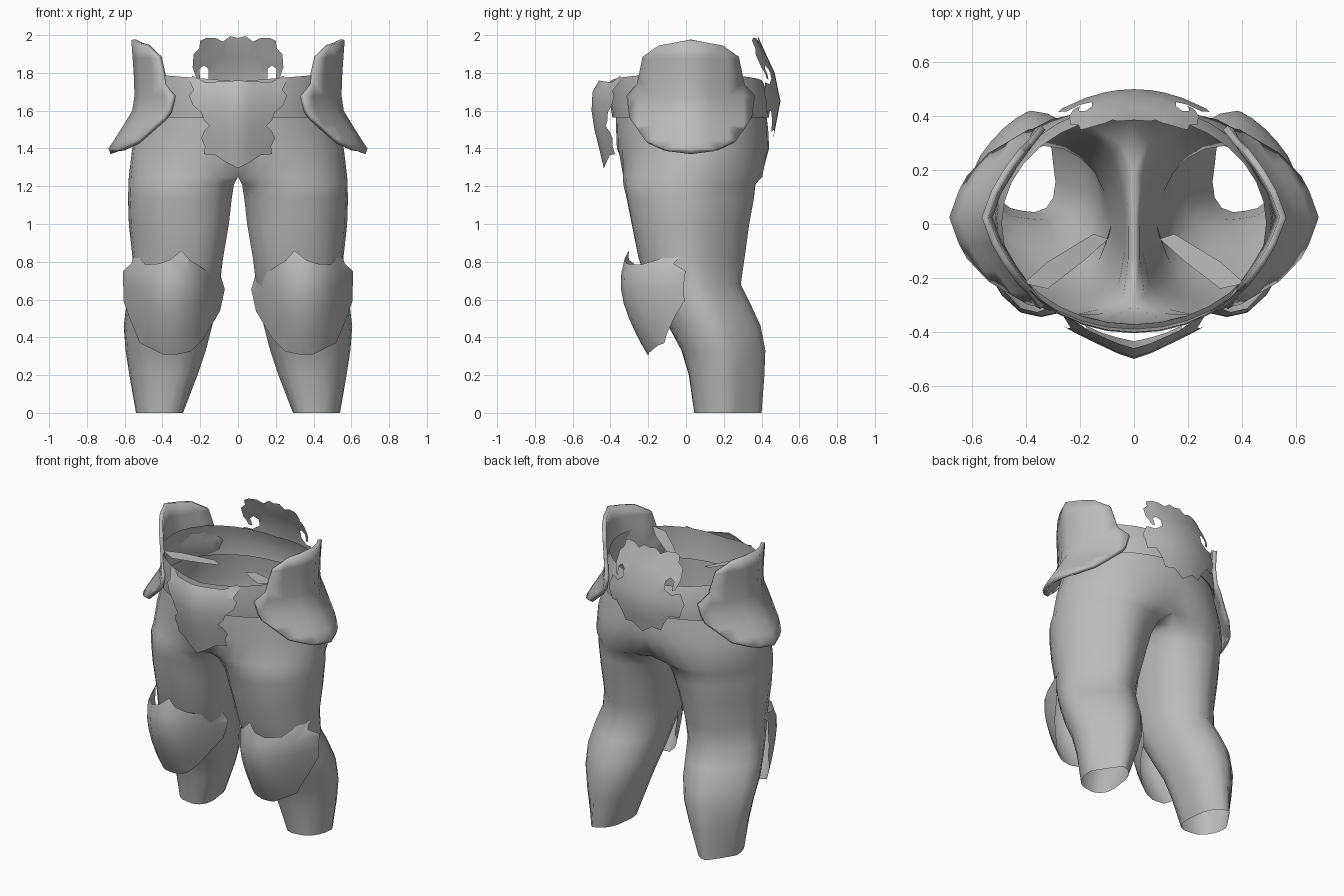
import bpy, bmesh, math
from mathutils import Vector

if "Cube" in bpy.data.objects:
    bpy.data.objects.remove(bpy.data.objects["Cube"])

grey = bpy.data.materials.new("plain_grey")
grey.diffuse_color = (0.5, 0.5, 0.5, 1)
grey.use_nodes = True
grey.node_tree.nodes["Principled BSDF"].inputs["Base Color"].default_value = grey.diffuse_color


def interp(table, t):
    """Piecewise linear lookup in a list of (key, value)."""
    if t <= table[0][0]:
        return table[0][1]
    for (a, va), (b, vb) in zip(table, table[1:]):
        if t <= b:
            return va + (vb - va) * (t - a) / (b - a)
    return table[-1][1]


def finish(name, bm, angle=45, thick=0):
    me = bpy.data.meshes.new(name)
    bm.to_mesh(me)
    bm.free()
    me.materials.append(grey)
    ob = bpy.data.objects.new(name, me)
    bpy.context.collection.objects.link(ob)
    bpy.ops.object.select_all(action='DESELECT')
    ob.select_set(True)
    bpy.context.view_layer.objects.active = ob
    bpy.ops.object.shade_smooth_by_angle(angle=math.radians(angle))
    if thick:
        solid = ob.modifiers.new("thickness", 'SOLIDIFY')
        solid.thickness = thick
        solid.offset = -1
    mod = ob.modifiers.new("mirror", 'MIRROR')
    mod.use_clip = True
    mod.merge_threshold = 0.002
    return ob


def plate(name, outline, ucuts, vcuts, place, facing, thick=0):
    """Flat outline, cut into a grid, then bent by place(u, v)."""
    bm = bmesh.new()
    bm.faces.new([bm.verts.new((u, v, 0)) for u, v in outline])
    for axis, cuts in ((0, ucuts), (1, vcuts)):
        for c in cuts:
            co, no = Vector((0, 0, 0)), Vector((0, 0, 0))
            co[axis], no[axis] = c, 1
            bmesh.ops.bisect_plane(bm, geom=bm.verts[:] + bm.edges[:] + bm.faces[:],
                                   dist=0.0005, plane_co=co, plane_no=no)
    bmesh.ops.triangulate(bm, faces=bm.faces[:])
    for v in bm.verts:
        v.co = place(v.co.x, v.co.y)
    bm.normal_update()
    total = sum((f.normal * f.calc_area() for f in bm.faces), Vector())
    if total.dot(Vector(facing)) < 0:
        bmesh.ops.reverse_faces(bm, faces=bm.faces[:])
    return finish(name, bm, 50, thick)


def half_hoop(z, x0, x1, y0, y1, n):
    """Half oval from the front centre round the side to the back centre."""
    pts = []
    for i in range(n):
        a = -math.pi / 2 + math.pi * i / (n - 1)
        c = 0 if i in (0, n - 1) else math.cos(a)
        pts.append(Vector((x0 + (x1 - x0) * c, (y0 + y1) / 2 + (y1 - y0) / 2 * math.sin(a), z)))
    return pts


# trousers: leg rings that flatten on the inner side, joined to open pelvis hoops
N, OUT, SKEW = 20, 17, 0.025
legs = [  # z, inner x, outer x, front y, back y, flattening
    (0.0, 0.30, 0.54, 0.05, 0.40, 0), (0.2, 0.22, 0.575, 0.02, 0.415, 0),
    (0.33, 0.175, 0.595, -0.02, 0.42, 0), (0.46, 0.14, 0.605, -0.09, 0.395, 0),
    (0.58, 0.12, 0.59, -0.15, 0.34, 0), (0.68, 0.10, 0.57, -0.20, 0.29, 0),
    (0.82, 0.082, 0.558, -0.25, 0.31, 0), (1.0, 0.05, 0.578, -0.29, 0.34, 0.1),
    (1.13, 0.035, 0.582, -0.32, 0.37, 0.2), (1.21, 0.022, 0.58, -0.345, 0.39, 0.4),
    (1.25, 0.0, 0.578, -0.355, 0.43, 0.65)]
hoops = [(1.4, 0, 0.56, -0.366, 0.44, OUT), (1.5, 0, 0.525, -0.37, 0.435, OUT),
         (1.58, 0, 0.50, -0.372, 0.425, OUT)]
bm = bmesh.new()
rings = []
for k, (z, x0, x1, y0, y1, flat) in enumerate(legs):
    ring = []
    hoop = half_hoop(z, x0, x1, y0, y1, OUT)
    for i in range(N):
        a = math.radians(-144 + 18 * i)
        shift = SKEW * max(0, math.sin(2 * a))
        p = Vector(((x0 + x1) / 2 + (x1 - x0) / 2 * math.cos(a) - shift,
                    (y0 + y1) / 2 + (y1 - y0) / 2 * math.sin(a) - shift, z))
        q = hoop[i] if i < OUT else hoop[-1].lerp(hoop[0], (i - OUT + 1) / (N - OUT + 1))
        p = p.lerp(q, flat)
        if k == len(legs) - 1 and (i >= OUT - 1 or i == 0):
            p.x = 0
        ring.append(bm.verts.new(p))
    rings.append(ring)
for a, b in zip(rings, rings[1:]):
    for i in range(N):
        j = (i + 1) % N
        bm.faces.new((a[i], a[j], b[j], b[i]))
prev = rings[-1]
for h in hoops:
    cur = [bm.verts.new(p) for p in half_hoop(*h)]
    for i in range(OUT - 1):
        bm.faces.new((prev[i], prev[i + 1], cur[i + 1], cur[i]))
    prev = cur
finish("trousers", bm, 60)

# belt: band round the waist, a little higher at the sides
bm = bmesh.new()
prev = None
for z, X, y0, y1, lift in [(1.58, 0.50, -0.372, 0.425, 0), (1.565, 0.515, -0.39, 0.44, 0),
                           (1.66, 0.51, -0.405, 0.445, 0.01), (1.755, 0.49, -0.40, 0.405, 0.04)]:
    pts = half_hoop(z, 0, X, y0, y1, 17)
    cur = [bm.verts.new(p + Vector((0, 0, lift * p.x / X))) for p in pts]
    if prev:
        for i in range(16):
            bm.faces.new((prev[i], prev[i + 1], cur[i + 1], cur[i]))
    prev = cur
finish("belt", bm)

# front belt plate
front_y = [(1.30, -0.435), (1.5, -0.485), (1.6, -0.50), (1.7, -0.495), (1.77, -0.455)]
plate("front_plate",
      [(0, 1.295), (0.06, 1.325), (0.09, 1.345), (0.12, 1.365), (0.18, 1.37), (0.175, 1.41), (0.195, 1.455),
       (0.18, 1.49), (0.15, 1.52), (0.18, 1.55), (0.195, 1.59), (0.24, 1.63), (0.26, 1.68),
       (0.235, 1.71), (0.26, 1.76), (0.24, 1.785), (0.17, 1.75), (0, 1.76)],
      [0.06, 0.12, 0.19], [1.4, 1.5, 1.6, 1.7],
      lambda x, z: (x, interp(front_y, z) + 0.5 * x * (x / (x + 0.03)), z), (0, -1, 0))

# back crest plate with hooked side notches
back_y = [(1.44, 0.46), (1.65, 0.50), (1.8, 0.47), (1.98, 0.385)]
plate("back_plate",
      [(0, 1.985), (0.04, 1.995), (0.08, 1.965), (0.12, 1.985), (0.17, 1.985), (0.2, 1.97), (0.205, 1.93),
       (0.235, 1.9), (0.24, 1.83), (0.22, 1.77), (0.2, 1.765), (0.205, 1.82), (0.18, 1.84),
       (0.155, 1.82), (0.155, 1.77), (0.2, 1.74), (0.25, 1.75), (0.28, 1.68), (0.25, 1.59),
       (0.2, 1.6), (0.16, 1.55), (0.13, 1.49), (0.07, 1.5), (0, 1.45)],
      [0.06, 0.11, 0.18], [1.55, 1.65, 1.72, 1.8, 1.88],
      lambda x, z: (x, interp(back_y, z) - 1.0 * x * x, z), (0, 1, 0))

# hip guards: saddle-shaped shields flaring at the hem
hip_x = [(1.37, 0.675), (1.4, 0.685), (1.5, 0.62), (1.6, 0.56), (1.7, 0.545), (1.975, 0.565)]
hip_half = [(0, 1.975), (0.17, 1.945), (0.255, 1.885), (0.285, 1.74), (0.34, 1.68),
            (0.325, 1.565), (0.24, 1.44), (0.12, 1.385), (0, 1.37)]
hip = hip_half + [(-u, v) for u, v in hip_half[-2:0:-1]]
plate("hip_guards", hip, [-0.28, -0.2, -0.1, 0, 0.1, 0.2, 0.28], [1.4, 1.45, 1.52, 1.6, 1.68, 1.8, 1.88],
      lambda u, z: (interp(hip_x, z) - 0.2 * (abs(u) / 0.34) ** 1.4, u + 0.025, z), (1, 0, 0), 0.025)

# inner spikes pointing from the hips into the waist
plate("hip_spikes", [(0.095, -0.055), (0.15, -0.037), (0.32, -0.14), (0.41, -0.22), (0.32, -0.24), (0.19, -0.14)],
      [0.2], [], lambda x, y: (x, y, 1.69 + 0.25 * x), (0, 0, 1))


# knee guards: domed shells with pointed side wings and a receding chin
def knee(x, z):
    width = interp([(0.75, 0.265), (0.85, 0.21)], z) if x > 0.345 else 0.265
    u = min(1, abs(x - 0.345) / width)
    low = max(0, (0.66 - z) / 0.35)
    y = -0.345 + 0.34 * u ** 2.4 + 0.14 * low ** 1.5 + 1.5 * max(0, z - 0.7) ** 2
    return (x, y, z)


plate("knee_guards",
      [(0.545, 0.85), (0.49, 0.785), (0.42, 0.79), (0.36, 0.81), (0.30, 0.86), (0.255, 0.81), (0.14, 0.735),
       (0.085, 0.8), (0.09, 0.72), (0.07, 0.655), (0.095, 0.54), (0.13, 0.48), (0.185, 0.39), (0.25, 0.325),
       (0.32, 0.31), (0.4, 0.31), (0.52, 0.37), (0.57, 0.49), (0.605, 0.59), (0.61, 0.75), (0.565, 0.79)],
      [0.11, 0.15, 0.2, 0.27, 0.345, 0.42, 0.49, 0.54, 0.58], [0.36, 0.42, 0.5, 0.58, 0.66, 0.74],
      knee, (0, -1, 0))
